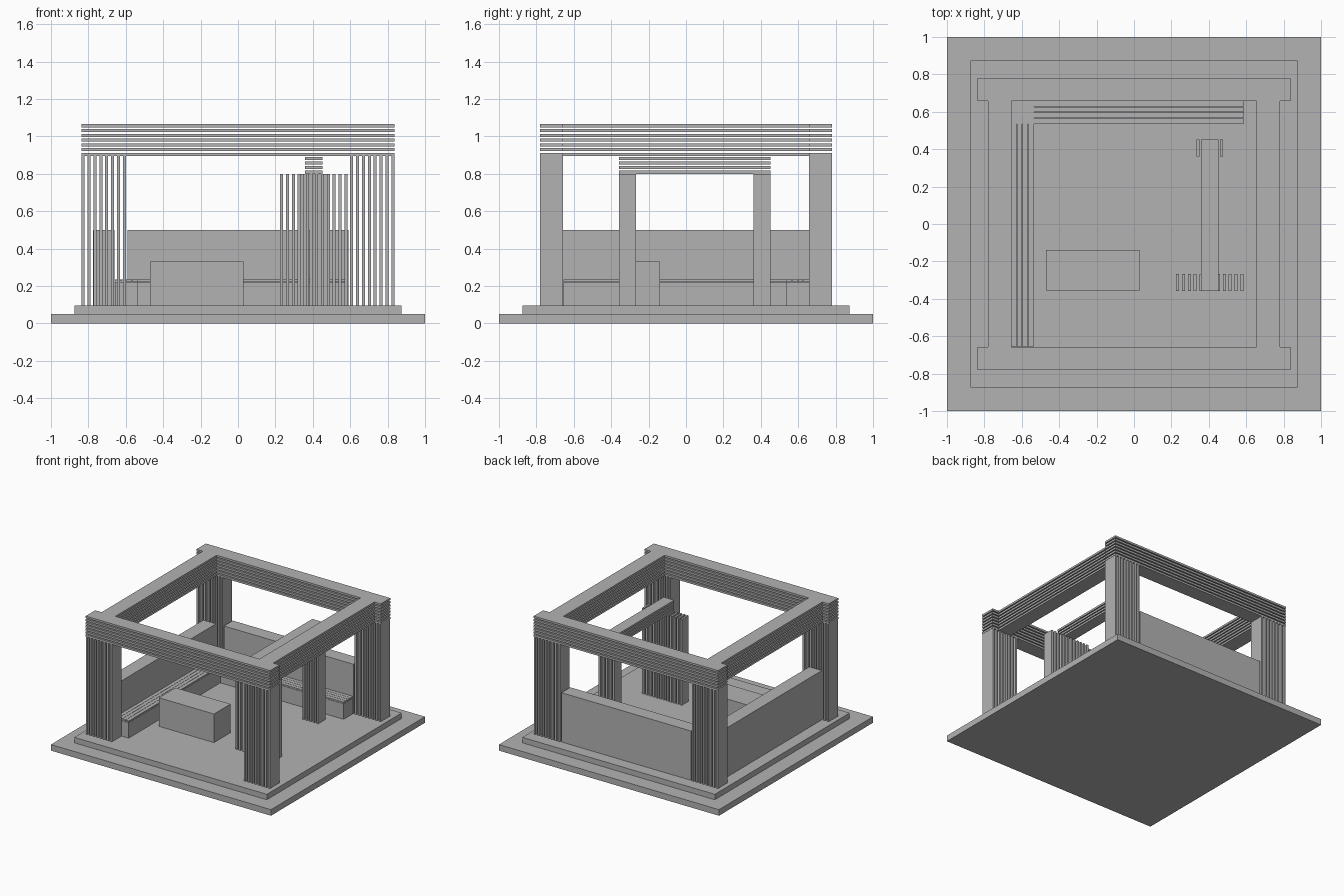
import bpy
import bmesh

old = bpy.data.objects.get("Cube")
if old:
    bpy.data.objects.remove(old, do_unlink=True)

GREY = (0.45, 0.45, 0.45, 1)
mat = bpy.data.materials.new("plain grey")
mat.use_nodes = True
mat.diffuse_color = GREY
mat.node_tree.nodes["Principled BSDF"].inputs["Base Color"].default_value = GREY

FLOOR, POST_TOP, INNER_TOP = 0.095, 0.895, 0.80


def build(name, boxes):
    """One object from a list of (x range, y range, z range) boxes."""
    bm = bmesh.new()
    for ranges in boxes:
        for v in bmesh.ops.create_cube(bm, size=1)["verts"]:
            v.co = [lo + (c + 0.5) * (hi - lo) for c, (lo, hi) in zip(v.co, ranges)]
    mesh = bpy.data.meshes.new(name)
    bm.to_mesh(mesh)
    bm.free()
    mesh.materials.append(mat)
    obj = bpy.data.objects.new(name, mesh)
    bpy.context.collection.objects.link(obj)
    return obj


def slats(axis, ranges, count, width):
    """Split a box into evenly spaced slats along one axis."""
    lo, hi = ranges[axis]
    pitch = (hi - lo - width) / (count - 1)
    out = []
    for i in range(count):
        box = list(ranges)
        box[axis] = (lo + i * pitch, lo + i * pitch + width)
        out.append(box)
    return out


def mirrored(lo, hi, sign):
    return (lo, hi) if sign > 0 else (-hi, -lo)


# Stepped base
build("lower_base", [((-1, 1), (-1, 1), (0, 0.05))])
build("upper_base", [((-0.875, 0.875), (-0.875, 0.875), (0.05, FLOOR))])

# Corner posts of upright slats
for sx, xname in ((1, "left"), (-1, "right")):
    for sy, yname in ((-1, "front"), (1, "back")):
        box = (mirrored(0.6, 0.836, sx), mirrored(0.657, 0.78, sy), (FLOOR, POST_TOP))
        build(f"{yname}_{xname}_post", slats(0, box, 8, 0.016))

# Roof frame of stacked slats
ROOF = (POST_TOP, 1.065)
for s, yname, xname in ((1, "back", "left"), (-1, "front", "right")):
    box = ((-0.838, 0.838), mirrored(0.657, 0.78, s), ROOF)
    build(f"{yname}_roof_beam", slats(2, box, 7, 0.0165))
    box = (mirrored(0.655, 0.78, s), (-0.657, 0.657), ROOF)
    build(f"{xname}_roof_beam", slats(2, box, 7, 0.0165))

# Low walls on two sides
build("right_wall", [((-0.775, -0.66), (-0.657, 0.657), (FLOOR, 0.5))])
build("back_wall", [((-0.59, 0.59), (0.66, 0.775), (FLOOR, 0.5))])

# Corner bench with slatted seat
SEAT = (0.224, 0.236)
build("bench_body", [
    ((-0.658, -0.535), (-0.655, 0.535), (FLOOR, 0.222)),
    ((-0.658, 0.585), (0.535, 0.658), (FLOOR, 0.222)),
])
build("right_seat_slats", slats(0, ((-0.658, -0.535), (-0.655, 0.535), SEAT), 4, 0.029))
build("back_seat_slats", slats(1, ((-0.535, 0.585), (0.535, 0.658), SEAT), 4, 0.029))
build("corner_seat", [((-0.658, -0.535), (0.535, 0.658), SEAT)])

# Table block
build("table", [((-0.47, 0.03), (-0.355, -0.14), (FLOOR, 0.33))])

# Inner screen, pillar and the slatted beam joining them
build("inner_screen", slats(0, ((0.225, 0.585), (-0.357, -0.267), (FLOOR, INNER_TOP)), 12, 0.016))
build("inner_pillar", slats(0, ((0.333, 0.476), (0.36, 0.453), (FLOOR, INNER_TOP)), 5, 0.016))
build("inner_beam", slats(2, ((0.358, 0.452), (-0.357, 0.453), (INNER_TOP, 0.89)), 4, 0.0165))
